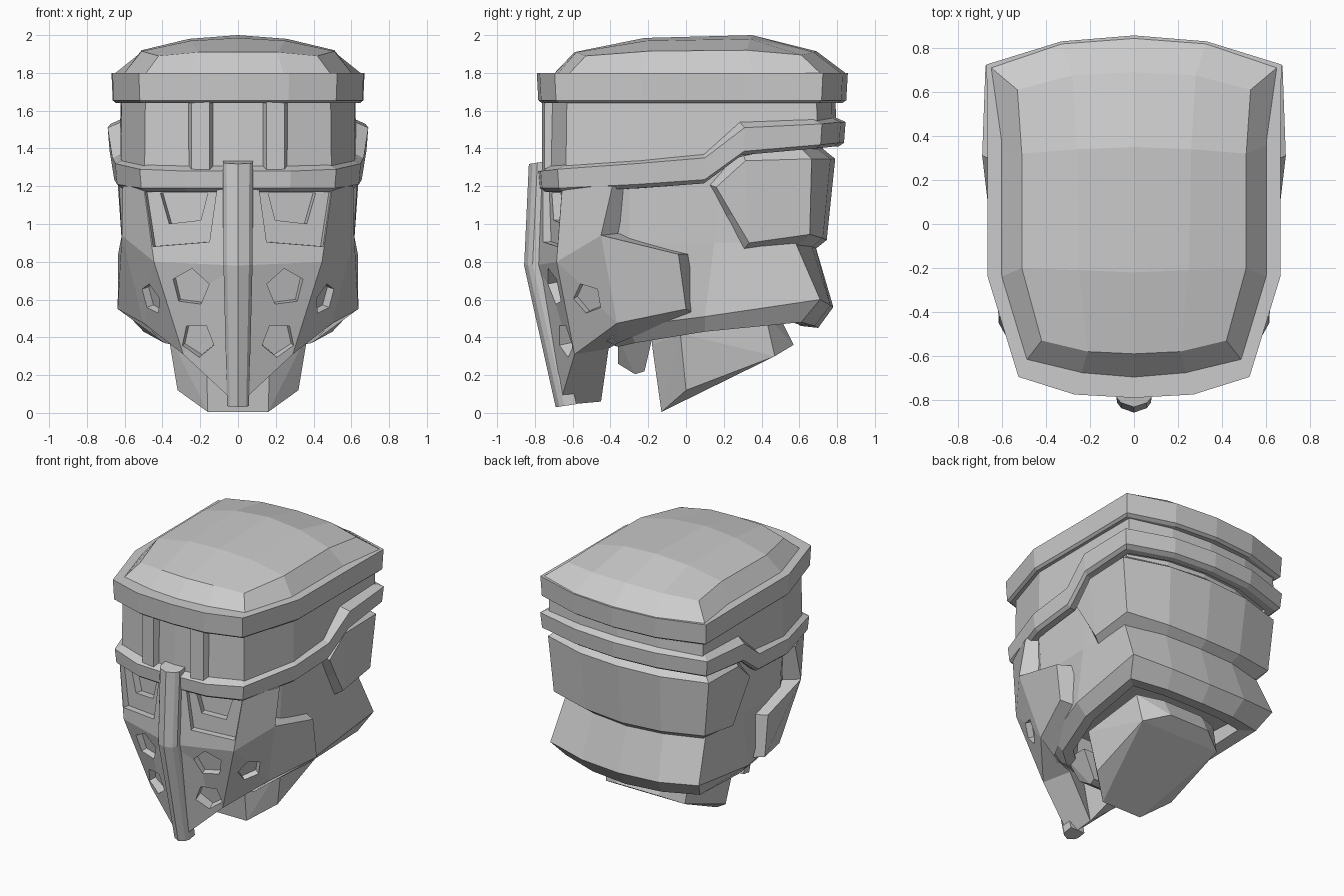
import bpy, bmesh, math
from mathutils import Vector

if "Cube" in bpy.data.objects:
    bpy.data.objects.remove(bpy.data.objects["Cube"])

grey = bpy.data.materials.new("plain_grey")
grey.diffuse_color = (0.6, 0.6, 0.6, 1)
grey.use_nodes = True
grey.node_tree.nodes["Principled BSDF"].inputs["Base Color"].default_value = grey.diffuse_color


def finish(name, bm):
    bmesh.ops.remove_doubles(bm, verts=bm.verts, dist=0.0005)
    bmesh.ops.recalc_face_normals(bm, faces=bm.faces)
    me = bpy.data.meshes.new(name)
    bm.to_mesh(me)
    bm.free()
    me.materials.append(grey)
    ob = bpy.data.objects.new(name, me)
    bpy.context.collection.objects.link(ob)
    return ob


def mirrored(half):
    """Half outline (front centre to back centre) to a full ring."""
    return half + [(-x, y, z) for x, y, z in half[-2:0:-1]]


def loft(name, halves, closed=False):
    bm = bmesh.new()
    rings = [[bm.verts.new(p) for p in mirrored(h)] for h in halves]
    n = len(rings[0])
    pairs = list(zip(rings, rings[1:])) + ([(rings[-1], rings[0])] if closed else [])
    for a, b in pairs:
        for i in range(n):
            bm.faces.new((a[i], a[(i + 1) % n], b[(i + 1) % n], b[i]))
    if not closed:
        bm.faces.new(rings[0])
        bm.faces.new(rings[-1])
    return finish(name, bm)


def hull(name, half):
    bm = bmesh.new()
    for p in set(half + [(-x, y, z) for x, y, z in half]):
        bm.verts.new(p)
    bmesh.ops.convex_hull(bm, input=bm.verts)
    bmesh.ops.dissolve_limit(bm, angle_limit=0.03, verts=bm.verts, edges=bm.edges)
    return finish(name, bm)


def plate(name, outer, inner, faces):
    """Thick symmetric plate from matching outer and inner half points."""
    edges = [e for f in faces for e in zip(f, f[1:] + f[:1])]
    rim = [e for e in edges if e[::-1] not in edges and (outer[e[0]][0] or outer[e[1]][0])]
    bm = bmesh.new()
    for s in (1, -1):
        o, n = [[bm.verts.new((s * x, y, z)) for x, y, z in pts] for pts in (outer, inner)]
        for f in faces:
            bm.faces.new([o[i] for i in f])
            bm.faces.new([n[i] for i in f])
        for a, b in rim:
            bm.faces.new((o[a], o[b], n[b], n[a]))
    return finish(name, bm)


def at_z(pts, z, s=1.0):
    return [(x * s, y * s, z) for x, y in pts]


# Crown dome: base ring, shoulder ring and a faceted top, over a flat underside
base = at_z([(0, -.70), (.24, -.68), (.49, -.62), (.605, -.24), (.605, .36), (.655, .715), (.33, .825), (0, .85)], 1.795)
shoulder = [(0, -.59, 1.91), (.21, -.58, 1.91), (.42, -.53, 1.89), (.51, -.2, 1.915), (.51, .32, 1.92),
            (.53, .61, 1.895), (.28, .675, 1.91), (0, .69, 1.915)]
top = [(0, -.22, 1.985), (.25, -.21, 1.97), (0, .35, 2.0), (.26, .34, 1.98)]
pts = base + shoulder + top
faces = [[i, i + 1, i + 9, i + 8] for i in range(7)]
faces += [[8, 9, 17, 16], [9, 10, 11, 17], [16, 17, 19, 18], [17, 11, 12, 19], [18, 19, 14, 15], [19, 12, 13, 14]]
plate("crown_dome", pts, [(x * .99, y * .99, 1.75 + (z - 1.795) * .4) for x, y, z in pts], faces)

# Brim under the dome
brim = [(0, -.79), (.27, -.775), (.525, -.695), (.665, -.24), (.665, .3), (.67, .725), (.33, .83), (0, .857)]
loft("brim", [at_z(brim, 1.64, .965), at_z(brim, 1.655, .99), at_z(brim, 1.8)])

# Upper wall, its lower edge following the stepped band
wall = [(0, -.725), (.25, -.71), (.49, -.63), (.615, -.24), (.62, .3), (.62, .69), (.31, .77), (0, .79)]
loft("upper_wall", [[(x * 1.01, y * 1.01, 1.25 if y < 0 else 1.44) for x, y in wall], at_z(wall, 1.7)])

# Brow ribs
for s, side in ((1, "right"), (-1, "left")):
    bm = bmesh.new()
    for z in (1.25, 1.67):
        for x, y in ((.13, -.715), (.15, -.762), (.247, -.75), (.265, -.70)):
            bm.verts.new((s * x, y, z))
    bmesh.ops.convex_hull(bm, input=bm.verts)
    finish(side + "_brow_rib", bm)

# Stepped band around the head
band = [(0, -.785, 1.17, 1.28), (.28, -.77, 1.17, 1.28), (.52, -.68, 1.17, 1.29), (.65, -.26, 1.19, 1.32),
        (.665, .10, 1.215, 1.35), (.69, .31, 1.365, 1.51), (.675, .72, 1.40, 1.53), (.33, .82, 1.41, 1.54),
        (0, .845, 1.41, 1.54)]
loft("band", [[(x * .88, y * .9, b) for x, y, b, t in band],
              [(x * .95, y * .955, b) for x, y, b, t in band],
              [(x * .985, y * .99, b + .02) for x, y, b, t in band],
              [(x, y, t) for x, y, b, t in band],
              [(x * .9, y * .92, t + .03) for x, y, b, t in band]], closed=True)

# Lower head with flared rear skirt
rim = [(0, -.45, .38), (.2, -.45, .38), (.32, -.42, .38), (.46, -.3, .46), (.575, .1, .51), (.60, .71, .6),
       (.31, .765, .57), (0, .78, .56)]
lip = [(0, -.36, .35), (.18, -.36, .35), (.28, -.36, .35), (.39, -.27, .37), (.50, .1, .43), (.54, .61, .48),
       (.28, .68, .46), (0, .70, .45)]
waist = [(0, -.6), (.25, -.59), (.43, -.52), (.55, -.3), (.565, .15), (.565, .58), (.28, .66), (0, .68)]
neckline = [(0, -.62), (.25, -.6), (.45, -.54), (.57, -.3), (.58, .2), (.575, .61), (.29, .70), (0, .73)]
loft("lower_head", [[(x * .8, y * .85, .56) for x, y, z in lip],
                    [(x * .84, y * .87, z + .01) for x, y, z in lip],
                    lip, rim, at_z(waist, .9),
                    [(x, y, 1.25 if y < .1 else 1.46) for x, y in neckline]])

# Raised rear neck guard with bevelled border
ng_top = [(.63, .16, 1.195), (.645, .315, 1.335), (.65, .665, 1.345), (.325, .765, 1.345), (0, .79, 1.345)]
ng_low = [(.62, .245, 1.05), (.615, .335, .90), (.61, .655, .945), (.305, .725, .925), (0, .745, .915)]
in_top = [(.55, .115, 1.21), (.56, .29, 1.41), (.56, .60, 1.41), (.28, .68, 1.41), (0, .71, 1.41)]
in_low = [(.55, .205, 1.04), (.55, .30, .86), (.55, .585, .885), (.27, .65, .865), (0, .67, .855)]
plate("neck_guard", ng_top + ng_low, in_top + in_low, [[i, i + 1, i + 6, i + 5] for i in range(4)])

# Face mask with cheek guards
outer = [(0, -.785, 1.2), (0, -.80, .78), (0, -.67, .04),
         (.5, -.655, 1.2), (.445, -.685, .8), (.29, -.59, .31),
         (.61, -.39, 1.2), (.615, -.45, .94), (.635, -.04, .84), (.637, .0, .55), (.5, -.365, .475)]
inner = [(0, -.60, 1.2), (0, -.60, .78), (0, -.45, .06),
         (.40, -.50, 1.2), (.35, -.50, .8), (.21, -.41, .34),
         (.53, -.31, 1.2), (.53, -.36, .95), (.53, .02, .84), (.53, .035, .53), (.39, -.36, .37)]
mask = plate("face_mask", outer, inner,
             [[0, 3, 4, 1], [1, 4, 5, 2], [3, 6, 7, 4], [4, 7, 10, 5], [7, 8, 9, 10]])


def cut(name, centre, direction, poly, depth):
    """Sink a mirrored pair of polygonal recesses into the mask."""
    d = Vector(direction).normalized()
    u = Vector((0, 0, 1)).cross(d).normalized()
    v = d.cross(u)
    for s in (1, -1):
        bm = bmesh.new()
        ends = []
        for t, k in ((.12, 1.0), (-depth, .95)):
            ring = [Vector(centre) + u * a * k + v * b * k + d * t for a, b in poly]
            ends.append([bm.verts.new((s * p.x, p.y, p.z)) for p in ring])
        n = len(poly)
        for e in ends:
            bm.faces.new(e)
        for i in range(n):
            j = (i + 1) % n
            bm.faces.new((ends[0][i], ends[0][j], ends[1][j], ends[1][i]))
        ob = finish(name, bm)
        ob.hide_render = True
        ob.hide_viewport = True
        mod = mask.modifiers.new(name, "BOOLEAN")
        mod.operation = "DIFFERENCE"
        mod.solver = "EXACT"
        mod.object = ob


def pentagon(r, turn):
    return [(r * math.cos(turn + i * math.tau / 5), r * math.sin(turn + i * math.tau / 5)) for i in range(5)]


# Eye recesses, eye openings and breathing holes
face_dir = (.25, -.97, 0)
cut("eye_recess_cutter", (.3, -.715, 1.03), face_dir,
    [(-.20, .16), (.21, .16), (.16, -.155), (-.16, -.13)], .04)
cut("eye_opening_cutter", (.3, -.715, 1.03), face_dir,
    [(-.14, .14), (.13, .14), (.08, -.03), (-.1, -.01)], .09)
cut("upper_hole_cutter", (.255, -.72, .66), (.23, -.95, -.2), pentagon(.108, 1.7), .07)
cut("lower_hole_cutter", (.215, -.645, .385), (.23, -.95, -.2), pentagon(.097, .9), .07)
cut("side_hole_cutter", (.475, -.53, .6), (.83, -.48, -.31), pentagon(.09, 1.9), .06)

# Nose bar running from brow to chin
bm = bmesh.new()
rows = []
for z, yf, w in ((1.318, -.832, .08), (.78, -.857, .077), (.03, -.69, .058)):
    prof = [(-w, yf + .11), (-w, yf + .045), (-w * .75, yf + .02), (0, yf),
            (w * .75, yf + .02), (w, yf + .045), (w, yf + .11)]
    rows.append([bm.verts.new((x, y, z + (y - yf) * .15)) for x, y in prof])
for a, b in zip(rows, rows[1:]):
    for i in range(7):
        bm.faces.new((a[i], a[(i + 1) % 7], b[(i + 1) % 7], b[i]))
bm.faces.new(rows[0])
bm.faces.new(rows[-1])
finish("nose_bar", bm)

# Neck plug and jaw support
hull("neck_plug", [(.17, -.18, .36), (.16, -.13, .005), (.32, 0, .12), (.37, -.03, .42), (.32, .47, .30),
                   (.16, .57, .36), (.33, .42, .52), (.16, .5, .5), (.17, -.18, .5)])
hull("jaw_support", [(.28, -.36, .39), (.17, -.36, .26), (.15, -.27, .205), (.16, -.22, .22), (.28, -.18, .39)])
